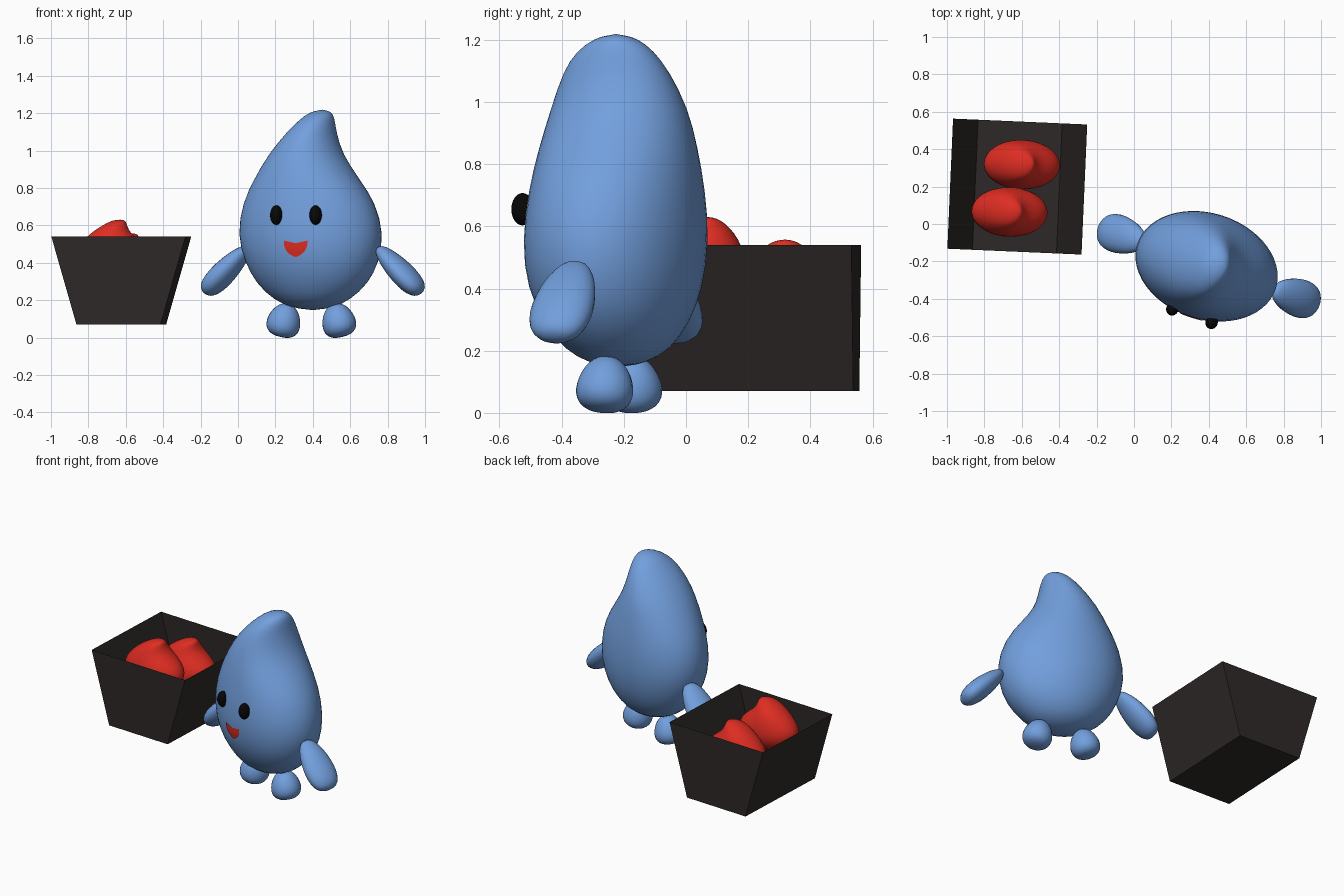
import bpy, bmesh
from math import cos, sin, pi, radians, sqrt
from mathutils import Matrix, Vector

cube = bpy.data.objects.get("Cube")
if cube:
    bpy.data.objects.remove(cube, do_unlink=True)


def material(name, rgb):
    m = bpy.data.materials.new(name)
    m.use_nodes = True
    m.diffuse_color = (*rgb, 1)
    m.node_tree.nodes["Principled BSDF"].inputs["Base Color"].default_value = (*rgb, 1)
    return m


BLUE = material("soft_blue", (.17, .35, .73))
RED = material("bright_red", (.74, .026, .016))
DARK = material("dark_brown", (.028, .021, .021))
BLACK = material("black", (.002, .002, .002))
YAW = radians(-18)


def finish(name, bm, mat, smooth=True, fix_normals=True):
    if fix_normals:
        bmesh.ops.recalc_face_normals(bm, faces=bm.faces)
    mesh = bpy.data.meshes.new(name)
    bm.to_mesh(mesh)
    bm.free()
    mesh.materials.append(mat)
    for p in mesh.polygons:
        p.use_smooth = smooth
    ob = bpy.data.objects.new(name, mesh)
    bpy.context.collection.objects.link(ob)
    return ob


# Teardrop cross-sections: height, left, right, front, back
RINGS = [
    (.16, .29, .51, -.31, -.13),
    (.2, .19, .6, -.39, -.05),
    (.29, .095, .7, -.46, .015),
    (.4, .035, .755, -.513, .056),
    (.55, -.008, .784, -.531, .078),
    (.725, .023, .738, -.508, .064),
    (.85, .085, .65, -.476, .04),
    (.98, .16, .56, -.436, .01),
    (1.1, .26, .527, -.396, -.053),
    (1.165, .328, .518, -.352, -.103),
    (1.205, .38, .505, -.295, -.155),
]


def drop(name, mat, yaw, segments=28):
    """Loft turned ellipses whose world extents match each cross-section."""
    bm = bmesh.new()
    loops = []
    for z, x0, x1, y0, y1 in RINGS:
        ex, ey = ((x1 - x0) / 2) ** 2, ((y1 - y0) / 2) ** 2
        d = (ex - ey) / cos(2 * yaw)
        a, b = sqrt((ex + ey + d) / 2), sqrt((ex + ey - d) / 2)
        loop = []
        for i in range(segments):
            t = 2 * pi * i / segments
            u, v = a * cos(t), b * sin(t)
            loop.append(bm.verts.new(((x0 + x1) / 2 + u * cos(yaw) - v * sin(yaw),
                                      (y0 + y1) / 2 + u * sin(yaw) + v * cos(yaw), z)))
        loops.append(loop)
    bottom = bm.verts.new((.4, -.22, .145))
    top = bm.verts.new((.455, -.225, 1.221))
    for i in range(segments):
        j = (i + 1) % segments
        for lo, hi in zip(loops, loops[1:]):
            bm.faces.new((lo[i], lo[j], hi[j], hi[i]))
        bm.faces.new((bottom, loops[0][j], loops[0][i]))
        bm.faces.new((top, loops[-1][i], loops[-1][j]))
    ob = finish(name, bm, mat)
    sub = ob.modifiers.new("Smooth", 'SUBSURF')
    sub.levels = sub.render_levels = 1
    return ob


def blob(name, mat, centre, size, tilt=0, taper=0, fullness=0):
    """Rounded limb: a sphere made fuller, tapered, tilted sideways and turned."""
    bm = bmesh.new()
    bmesh.ops.create_uvsphere(bm, u_segments=24, v_segments=16, radius=1)
    for v in bm.verts:
        k = max(1 - v.co.z ** 2, .001) ** -fullness * (1 + taper * v.co.z)
        v.co.x *= k
        v.co.y *= k
    turn = Matrix.Rotation(YAW, 4, 'Z') @ Matrix.Rotation(radians(tilt), 4, 'Y')
    bm.transform(Matrix.Translation(centre) @ turn @ Matrix.Diagonal((*size, 1)))
    return finish(name, bm, mat)


# Character body
body = drop("body", BLUE, YAW)

# Limbs and eyes, one per side
for side, s in (("left", 1), ("right", -1)):
    blob(side + "_arm", BLUE, (.4 + s * .463, -.225 - s * .165, .36),
         (.062, .1, .17), -s * 45, -.2, .13)
    blob(side + "_foot", BLUE, (.392 + s * .145, -.215 - s * .045, .092),
         (.088, .09, .09), -s * 14, -.2, .12)
    blob(side + "_eye", BLACK, (.31 + s * .105, -.49 - s * .036, .655), (.033, .036, .052))

# Smiling mouth, a thin patch laid on the body
bm = bmesh.new()
cols, rows = 16, 6
grid = []
for i in range(cols + 1):
    s = -cos(pi * i / cols)
    top = .505 + .014 * abs(s)
    depth = .06 * sqrt(max(1 - s * s, 0)) + .014
    grid.append([bm.verts.new((.308 + .063 * s, -.75, top - depth * j / rows))
                 for j in range(rows + 1)])
for l, r in zip(grid, grid[1:]):
    for j in range(rows):
        bm.faces.new((l[j], l[j + 1], r[j + 1], r[j]))
mouth = finish("mouth", bm, RED, fix_normals=False)
wrap = mouth.modifiers.new("Lay on body", 'SHRINKWRAP')
wrap.target = body
wrap.wrap_method = 'PROJECT'
wrap.use_project_y = True
wrap.offset = .006

# Open crate with sloping sides
bm = bmesh.new()
lower, upper = [[bm.verts.new((x * w, y * .348, z)) for x, y in ((-1, -1), (1, -1), (1, 1), (-1, 1))]
                for w, z in ((.225, .07), (.359, .54))]
bm.faces.new(lower[::-1])
for i in range(4):
    j = (i + 1) % 4
    bm.faces.new((lower[i], lower[j], upper[j], upper[i]))
bm.transform(Matrix.Translation((-.624, .2, 0)) @ Matrix.Rotation(radians(-2.5), 4, 'Z'))
finish("crate", bm, DARK, smooth=False, fix_normals=False)

# Two red drops lying in the crate
for name, tip in (("front_fruit", (-.666, .065, .63)), ("back_fruit", (-.6, .318, .557))):
    fruit = drop(name, RED, radians(-3))
    fruit.data.transform(Matrix.Translation(tip) @ Matrix.Diagonal((.535, .447, .3, 1))
                         @ Matrix.Translation((-.388, .225, -1.217)))
